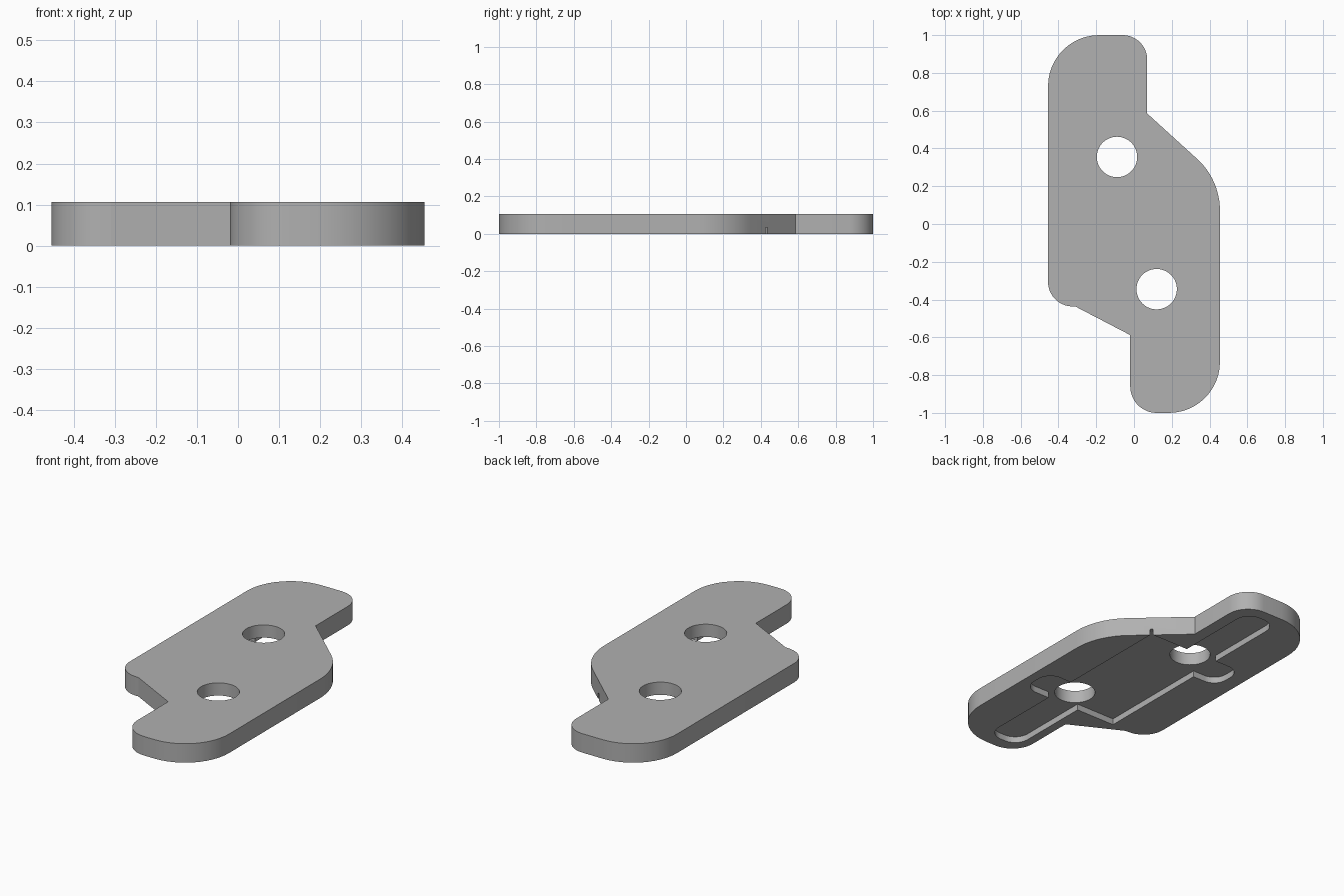
import bpy, bmesh, math
from mathutils import Vector

cube = bpy.data.objects.get("Cube")
if cube:
    bpy.data.objects.remove(cube, do_unlink=True)

THICKNESS = 0.106
RECESS = 0.035

grey = bpy.data.materials.new("plain grey")
grey.use_nodes = True
grey.diffuse_color = (0.44, 0.44, 0.44, 1)
grey.node_tree.nodes["Principled BSDF"].inputs["Base Color"].default_value = grey.diffuse_color


def rounded(corners, steps=12):
    """Turn (x, y, radius) corners into a closed outline with arcs."""
    outline = []
    for i, (x, y, radius) in enumerate(corners):
        here = Vector((x, y))
        if radius == 0:
            outline.append(here)
            continue
        a = (Vector(corners[i - 1][:2]) - here).normalized()
        b = (Vector(corners[(i + 1) % len(corners)][:2]) - here).normalized()
        half = a.angle(b) / 2
        centre = here + (a + b).normalized() * radius / math.sin(half)
        start = here + a * radius / math.tan(half) - centre
        end = here + b * radius / math.tan(half) - centre
        turn = math.atan2(start.x * end.y - start.y * end.x, start.dot(end))
        for k in range(steps + 1):
            t = turn * k / steps
            c, s = math.cos(t), math.sin(t)
            outline.append(centre + Vector((start.x * c - start.y * s,
                                            start.x * s + start.y * c)))
    return outline


def prism(name, outline, bottom, top):
    bm = bmesh.new()
    face = bm.faces.new([bm.verts.new((p.x, p.y, bottom)) for p in outline])
    new = bmesh.ops.extrude_face_region(bm, geom=[face])["geom"]
    bmesh.ops.translate(bm, vec=(0, 0, top - bottom),
                        verts=[v for v in new if isinstance(v, bmesh.types.BMVert)])
    bmesh.ops.recalc_face_normals(bm, faces=bm.faces)
    mesh = bpy.data.meshes.new(name)
    bm.to_mesh(mesh)
    bm.free()
    mesh.materials.append(grey)
    obj = bpy.data.objects.new(name, mesh)
    bpy.context.collection.objects.link(obj)
    return obj


def cut(target, cutter):
    cutter.hide_render = True
    mod = target.modifiers.new("cut", 'BOOLEAN')
    mod.operation = 'DIFFERENCE'
    mod.solver = 'EXACT'
    mod.object = cutter
    bpy.context.view_layer.objects.active = target
    bpy.ops.object.modifier_apply(modifier=mod.name)
    bpy.data.objects.remove(cutter, do_unlink=True)


# Plate outline
plate = prism("mounting_plate", rounded([
    (-0.455, 1, 0.27), (-0.455, -0.432, 0.13), (-0.31, -0.437, 0),
    (-0.02, -0.588, 0), (-0.02, -1, 0.14), (0.455, -1, 0.27),
    (0.455, 0.235, 0.37), (0.07, 0.585, 0), (0.07, 1, 0.13)]), 0, THICKNESS)

# Underside pocket, half of it repeated by a half turn
half = [(0.245, 0.436, 0), (0, 0.436, 0), (0, 0.935, 0.085), (-0.2, 0.935, 0.085),
        (-0.2, 0.436, 0), (-0.37, 0.436, 0.08), (-0.37, 0.235, 0.08), (-0.215, 0.235, 0)]
other = [(0.03 - x, 0.006 - y, r) for x, y, r in half]
cut(plate, prism("pocket_cutter", rounded(half + other), -0.05, RECESS))

# Two through holes
for x, y in ((-0.09, 0.355), (0.12, -0.345)):
    circle = [Vector((x + 0.107 * math.cos(a), y + 0.107 * math.sin(a)))
              for a in (math.tau * k / 48 for k in range(48))]
    cut(plate, prism("hole_cutter", circle, -0.1, 0.3))

bpy.ops.object.select_all(action='DESELECT')
plate.select_set(True)
bpy.context.view_layer.objects.active = plate
bpy.ops.object.shade_smooth_by_angle(angle=math.radians(25))
